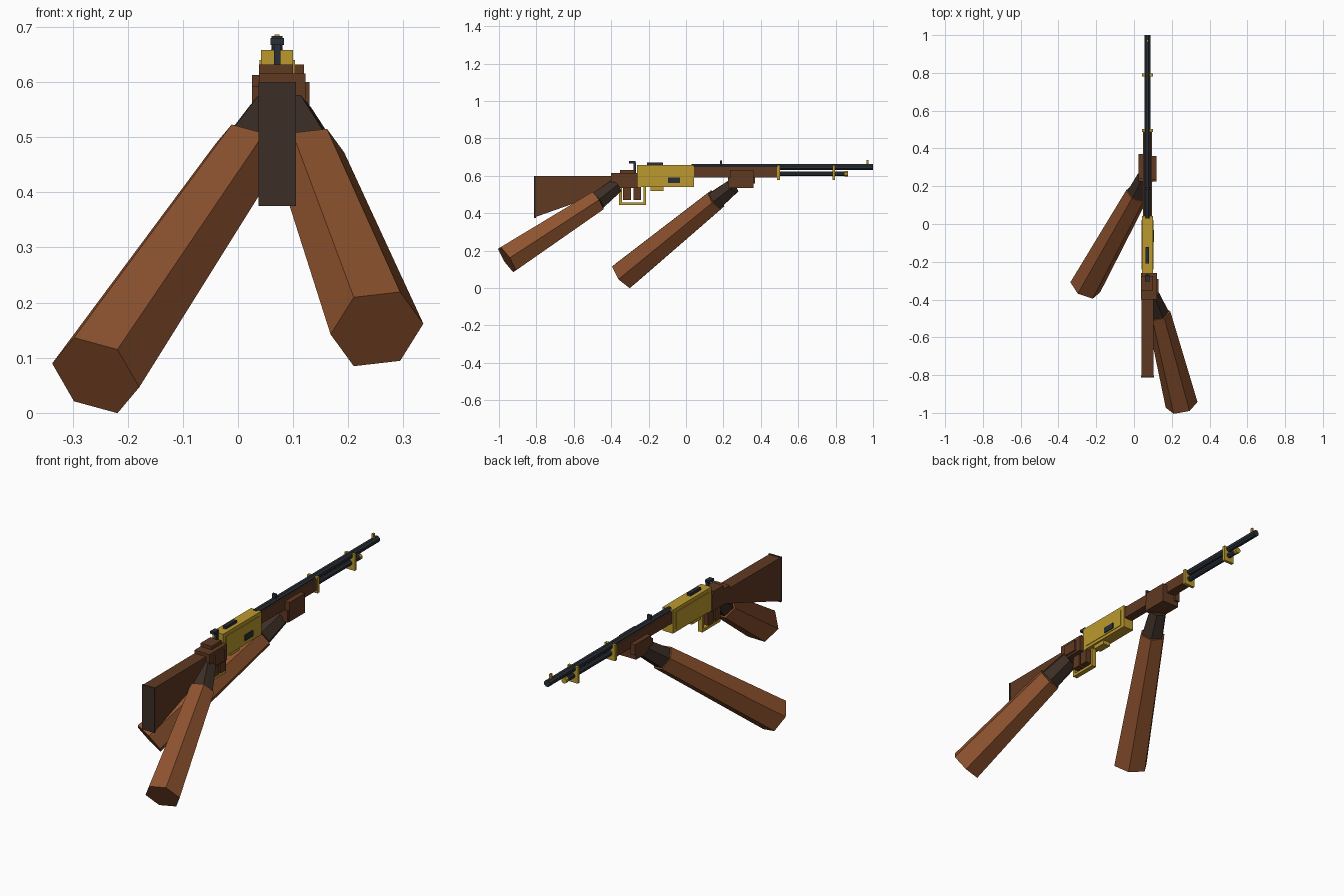
import bpy, bmesh, math
from mathutils import Vector

cube = bpy.data.objects.get("Cube")
if cube:
    bpy.data.objects.remove(cube, do_unlink=True)

CX = 0.071  # centre line of the rifle


def material(name, color):
    m = bpy.data.materials.new(name)
    m.use_nodes = True
    m.diffuse_color = (*color, 1)
    m.node_tree.nodes["Principled BSDF"].inputs["Base Color"].default_value = (*color, 1)
    return m


WOOD = material("dark wood", (0.115, 0.041, 0.016))
SLEEVE = material("sleeve brown", (0.27, 0.086, 0.028))
DARK = material("dark brown", (0.045, 0.027, 0.019))
BRASS = material("brass", (0.5, 0.32, 0.028))
STEEL = material("blued steel", (0.022, 0.028, 0.037))


def finish(name, bm, mat):
    bmesh.ops.recalc_face_normals(bm, faces=bm.faces)
    me = bpy.data.meshes.new(name)
    bm.to_mesh(me)
    bm.free()
    me.materials.append(mat)
    ob = bpy.data.objects.new(name, me)
    bpy.context.scene.collection.objects.link(ob)
    return ob


def prism(name, mat, x0, x1, profile):
    """Extrude a (y, z) outline across x."""
    bm = bmesh.new()
    face = bm.faces.new([bm.verts.new((x0, y, z)) for y, z in profile])
    new = bmesh.ops.extrude_face_region(bm, geom=[face])["geom"]
    bmesh.ops.translate(bm, vec=(x1 - x0, 0, 0),
                        verts=[g for g in new if isinstance(g, bmesh.types.BMVert)])
    return finish(name, bm, mat)


def box(name, mat, x0, x1, y0, y1, z0, z1):
    return prism(name, mat, x0, x1, [(y0, z0), (y1, z0), (y1, z1), (y0, z1)])


def mid_box(name, mat, width, *yz):
    return box(name, mat, CX - width / 2, CX + width / 2, *yz)


def taper(name, mat, a, b, ra, rb, sides=6, turn=0.0):
    """Capped tapered prism from point a to point b."""
    a, b = Vector(a), Vector(b)
    d = (b - a).normalized()
    u = (Vector((1, 0, 0)) - d * d.x).normalized()
    v = d.cross(u)
    bm = bmesh.new()
    rings = []
    for p, r in ((a, ra), (b, rb)):
        angles = [turn + math.tau * i / sides for i in range(sides)]
        rings.append([bm.verts.new(p + r * (u * math.cos(t) + v * math.sin(t))) for t in angles])
        bm.faces.new(rings[-1])
    for i in range(sides):
        j = (i + 1) % sides
        bm.faces.new((rings[0][i], rings[0][j], rings[1][j], rings[1][i]))
    return finish(name, bm, mat)


def tube(name, mat, y0, y1, z, r):
    return taper(name, mat, (CX, y0, z), (CX, y1, z), r, r, 8, math.pi / 8)


# Stock and butt plate
prism("stock", WOOD, CX - 0.032, CX + 0.032,
      [(-0.805, 0.38), (-0.38, 0.53), (-0.26, 0.55), (-0.26, 0.6), (-0.805, 0.598)])
mid_box("butt_plate", DARK, 0.068, -0.812, -0.803, 0.375, 0.6)

# Receiver with side plates, loading port and top bolt
mid_box("receiver", BRASS, 0.058, -0.262, 0.043, 0.54, 0.658)
for side in (-1, 1):
    x = CX + side * 0.03
    box("side_plate", BRASS, x - 0.002, x + 0.002, -0.24, 0.02, 0.555, 0.64)
box("loading_port", STEEL, CX + 0.03, CX + 0.036, -0.096, -0.032, 0.563, 0.592)
mid_box("top_bolt", STEEL, 0.018, -0.208, -0.123, 0.655, 0.671)
mid_box("receiver_base", BRASS, 0.04, -0.19, -0.12, 0.52, 0.542)

# Hammer
mid_box("hammer_post", STEEL, 0.012, -0.28, -0.266, 0.6, 0.672)
mid_box("hammer_spur", STEEL, 0.024, -0.305, -0.27, 0.667, 0.68)

# Lever guard and trigger
mid_box("guard_bottom", BRASS, 0.024, -0.357, -0.214, 0.443, 0.457)
for y in (-0.357, -0.228):
    mid_box("guard_post", BRASS, 0.024, y, y + 0.014, 0.445, 0.545)
mid_box("trigger", STEEL, 0.01, -0.262, -0.25, 0.49, 0.545)

# Forend, barrel and magazine tube
mid_box("forend", WOOD, 0.046, 0.04, 0.49, 0.59, 0.648)
tube("barrel", STEEL, 0.03, 1.0, 0.647, 0.017)
tube("magazine_tube", STEEL, 0.48, 0.848, 0.611, 0.014)
tube("magazine_cap", BRASS, 0.848, 0.865, 0.611, 0.015)
for y in (0.487, 0.782):
    mid_box("barrel_band", BRASS, 0.058, y, y + 0.015, 0.577, 0.657)

# Sights
mid_box("rear_sight", STEEL, 0.02, 0.183, 0.193, 0.65, 0.683)
mid_box("front_sight", BRASS, 0.009, 0.964, 0.976, 0.655, 0.686)

# Rear hand with thumb and trigger fingers
box("rear_hand", WOOD, 0.038, 0.122, -0.4, -0.26, 0.535, 0.615)
box("rear_thumb", WOOD, 0.038, 0.1, -0.352, -0.274, 0.61, 0.632)
box("rear_knuckles", WOOD, 0.115, 0.13, -0.365, -0.29, 0.545, 0.6)
for y in (-0.336, -0.282):
    box("rear_finger", WOOD, 0.045, 0.1, y, y + 0.042, 0.47, 0.54)

# Front hand cradling the forend
box("front_palm", WOOD, 0.025, 0.118, 0.225, 0.36, 0.535, 0.592)
box("front_thumb", WOOD, 0.025, 0.05, 0.24, 0.37, 0.56, 0.613)
box("front_fingers", WOOD, 0.095, 0.12, 0.235, 0.36, 0.535, 0.632)

# Arms: dark wrists running into flared six-sided sleeves
arms = {
    "rear": ((0.09, -0.375, 0.545), (0.13, -0.475, 0.465), (0.252, -0.957, 0.152)),
    "front": ((0.06, 0.25, 0.543), (0.018, 0.16, 0.472), (-0.258, -0.335, 0.068)),
}
for name, (hand, cuff, end) in arms.items():
    taper(name + "_wrist", DARK, hand, cuff, 0.045, 0.056)
    taper(name + "_sleeve", SLEEVE, cuff, end, 0.064, 0.086)
